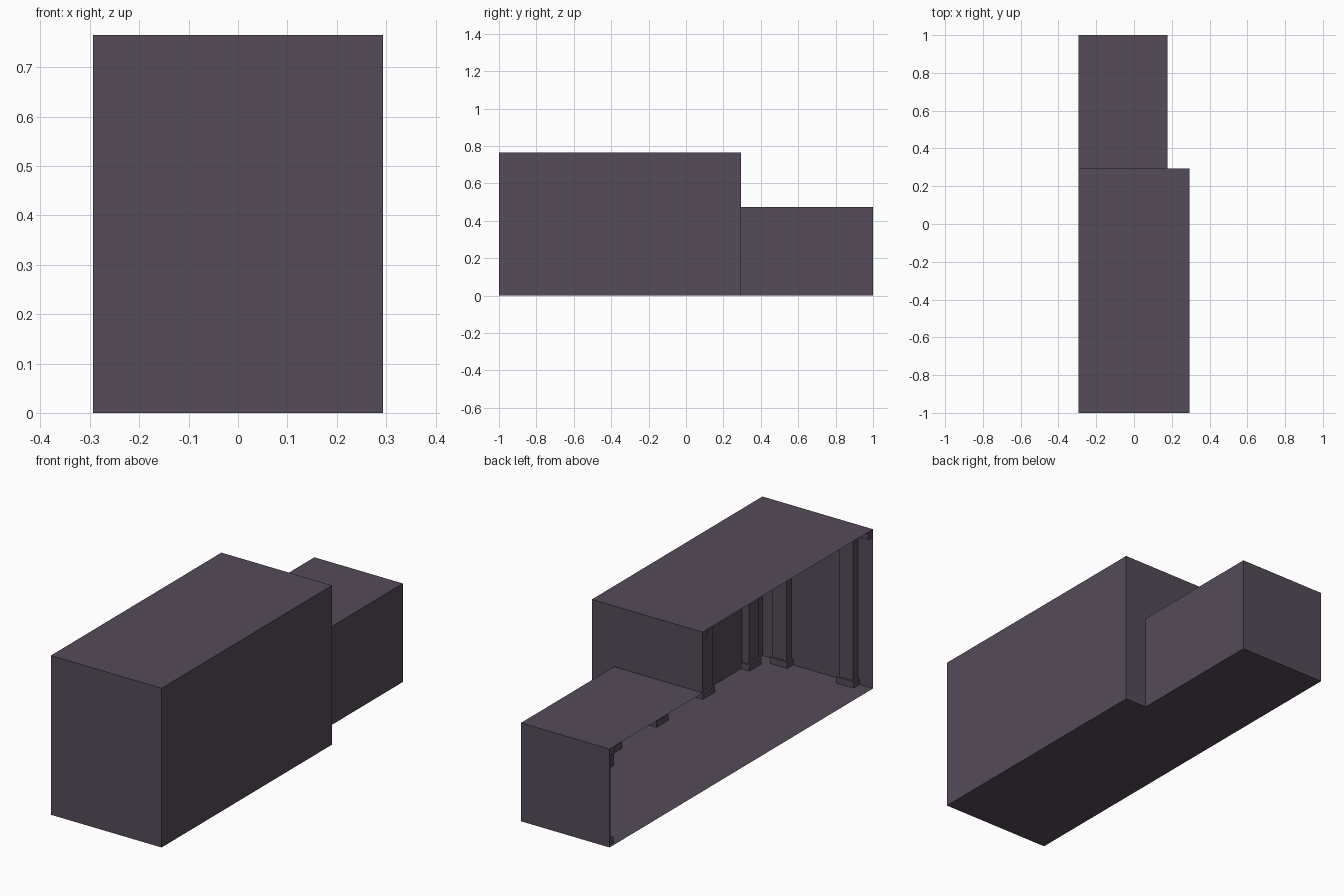
import bpy

if "Cube" in bpy.data.objects:
    bpy.data.objects.remove(bpy.data.objects["Cube"])

C = 2 / 17                      # module size
X0, X1, XS = -2.5 * C, 2.5 * C, 1.5 * C   # open side, long wall, small room wall
Y0, YM, Y1 = -1.0, -1 + 11 * C, 1.0       # front, step, back
H, HS = 0.765, 0.473            # ceiling heights
POST_W, POST_D = 0.075, 0.037
BASE_W, BASE_D, BASE_H = 0.092, 0.046, 0.03
TRIM = 0.037

mat = bpy.data.materials.new("dusky plum grey")
mat.diffuse_color = (0.089, 0.070, 0.096, 1)
mat.use_nodes = True
mat.node_tree.nodes["Principled BSDF"].inputs["Base Color"].default_value = mat.diffuse_color


def mesh(name, verts, faces):
    me = bpy.data.meshes.new(name)
    me.from_pydata(verts, [], faces)
    me.materials.append(mat)
    ob = bpy.data.objects.new(name, me)
    bpy.context.collection.objects.link(ob)
    return ob


def panel(name, *pts):
    return mesh(name, pts, [tuple(range(len(pts)))])


def box(name, a, b):
    lo = [min(p, q) for p, q in zip(a, b)]
    hi = [max(p, q) for p, q in zip(a, b)]
    v = [(x, y, z) for z in (lo[2], hi[2]) for x, y in
         ((lo[0], lo[1]), (hi[0], lo[1]), (hi[0], hi[1]), (lo[0], hi[1]))]
    f = [(3, 2, 1, 0), (4, 5, 6, 7), (0, 1, 5, 4), (1, 2, 6, 5), (2, 3, 7, 6), (3, 0, 4, 7)]
    return mesh(name, v, f)


# Thin shell: floor, ceilings and walls, open along the left side
panel("floor", (X0, Y0, 0), (X0, Y1, 0), (XS, Y1, 0), (XS, YM, 0), (X1, YM, 0), (X1, Y0, 0))
panel("tall_ceiling", (X0, Y0, H), (X1, Y0, H), (X1, YM, H), (X0, YM, H))
panel("low_ceiling", (X0, YM, HS), (XS, YM, HS), (XS, Y1, HS), (X0, Y1, HS))
panel("front_wall", (X0, Y0, 0), (X1, Y0, 0), (X1, Y0, H), (X0, Y0, H))
panel("tall_side_wall", (X1, Y0, 0), (X1, YM, 0), (X1, YM, H), (X1, Y0, H))
panel("low_side_wall", (XS, YM, 0), (XS, Y1, 0), (XS, Y1, HS), (XS, YM, HS))
panel("back_wall", (XS, Y1, 0), (X0, Y1, 0), (X0, Y1, HS), (XS, Y1, HS))
panel("step_wall", (X1, YM, 0), (X1, YM, H), (X0, YM, H), (X0, YM, HS), (XS, YM, HS), (XS, YM, 0))


def wall_box(name, axis, wall, sign, c, w, d, z0, z1):
    """Box standing off a wall; axis is the direction the wall runs in."""
    e = wall + sign * d
    if axis == "x":
        box(name, (c - w / 2, wall, z0), (c + w / 2, e, z1))
    else:
        box(name, (wall, c - w / 2, z0), (e, c + w / 2, z1))


def posts(name, axis, wall, sign, centres, h):
    for c in centres:
        wall_box(name + "_post", axis, wall, sign, c, POST_W, POST_D, 0, h)
        wall_box(name + "_post_base", axis, wall, sign, c, BASE_W, BASE_D, 0, BASE_H)


# Posts with bases, three modules apart
posts("front", "x", Y0, 1, (-1.5 * C, 1.5 * C), H)
posts("tall_side", "y", X1, -1, [Y0 + k * C for k in (1, 4, 7, 10)], H)
posts("low_side", "y", XS, -1, [YM + k * C for k in (1.5, 4.5)], HS)
posts("back", "x", Y1, -1, [X0 + k * C for k in (0.5, 3.5)], HS)

# Cornices under the ceilings
box("front_cornice", (X0, Y0, H - TRIM), (X1, Y0 + TRIM, H))
box("tall_side_cornice", (X1 - TRIM, Y0, H - TRIM), (X1, YM, H))
box("step_cornice", (X0, YM - TRIM, H - TRIM), (X1, YM, H))
box("low_side_cornice", (XS - TRIM, YM, HS - TRIM), (XS, Y1, HS))
box("back_cornice", (X0, Y1 - TRIM, HS - TRIM), (XS, Y1, HS))
